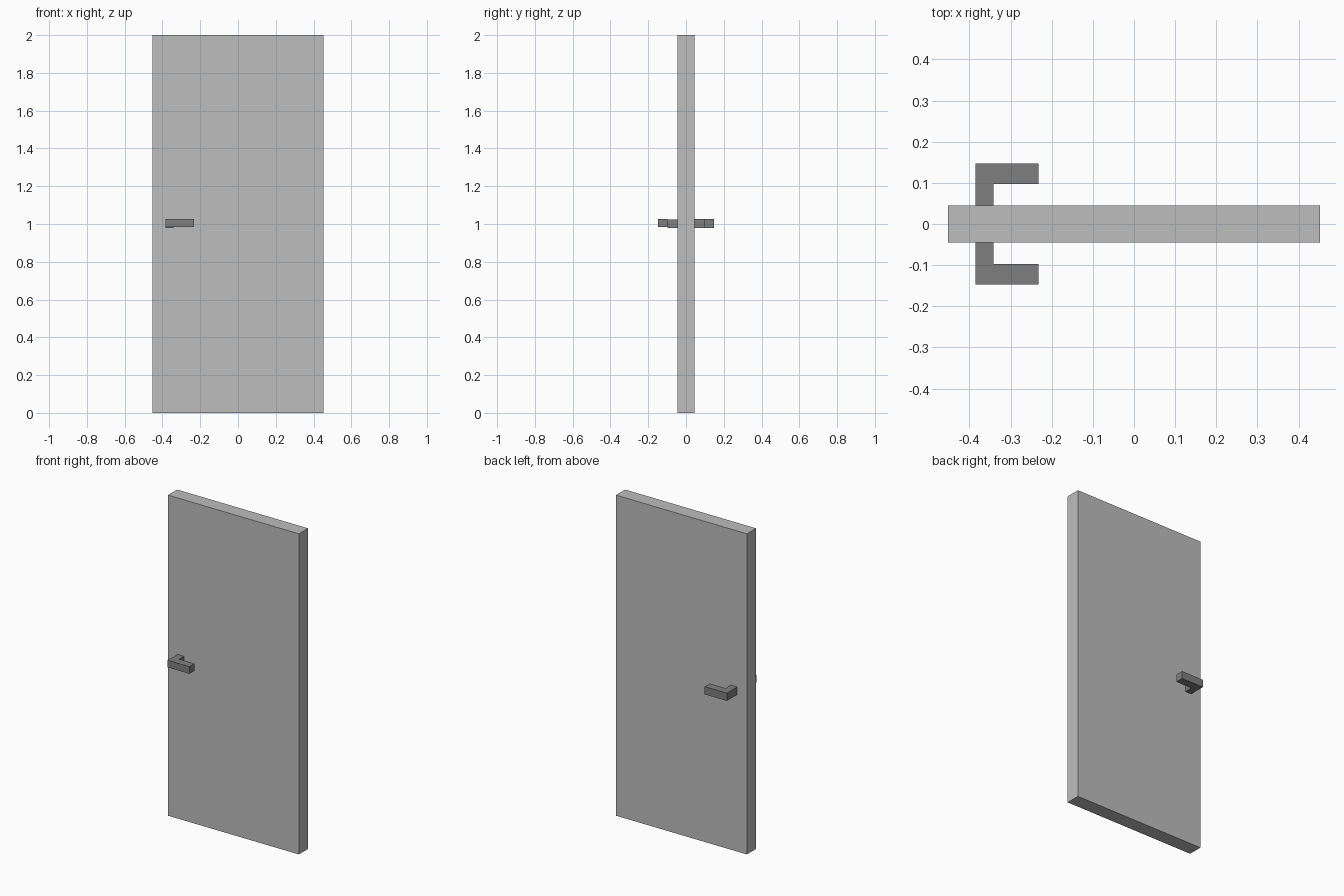
import bpy

if "Cube" in bpy.data.objects:
    bpy.data.objects.remove(bpy.data.objects["Cube"])


def material(name, value):
    mat = bpy.data.materials.new(name)
    mat.diffuse_color = (value, value, value, 1)
    mat.use_nodes = True
    mat.node_tree.nodes["Principled BSDF"].inputs["Base Color"].default_value = mat.diffuse_color
    return mat


def box(name, lo, hi, mat):
    """Box between two opposite corners."""
    bpy.ops.mesh.primitive_cube_add(size=1)
    ob = bpy.context.object
    ob.name = name
    ob.location = [(a + b) / 2 for a, b in zip(lo, hi)]
    ob.scale = [b - a for a, b in zip(lo, hi)]
    bpy.ops.object.transform_apply(location=True, rotation=False, scale=True)
    ob.data.materials.append(mat)
    return ob


light_grey = material("light grey", 0.51)
dark_grey = material("dark grey", 0.212)

# Door slab
HALF = 0.045
box("door_panel", (-0.452, -HALF, 0), (0.452, HALF, 2), light_grey)

# Lever handle on each face: a stem out of the door and a grip along it
# (the front stem sits a touch lower than its grip)
for side, sign, grip_low, stem_top in (("front", -1, 0.983, 1.024),
                                       ("back", 1, 0.979, 1.027)):
    y0, y1, y2 = sorted((sign * HALF, sign * 0.097, sign * 0.147))[::sign]
    box(side + "_handle_stem", (-0.385, min(y0, y1), 0.979),
        (-0.341, max(y0, y1), stem_top), dark_grey)
    box(side + "_handle_grip", (-0.385, min(y1, y2), grip_low),
        (-0.232, max(y1, y2), 1.027), dark_grey)
